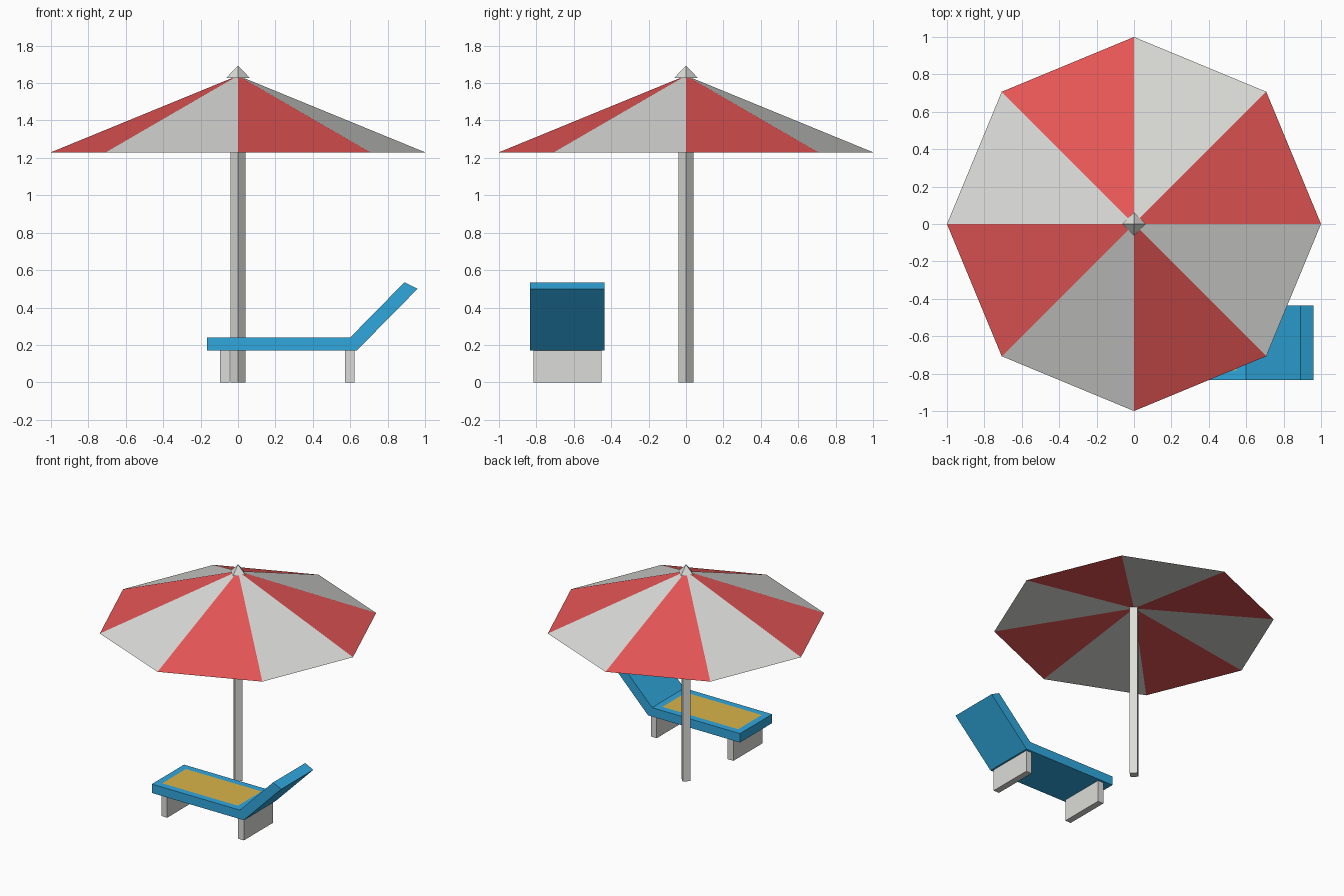
import bpy
import bmesh
from math import cos, sin, tau

cube = bpy.data.objects.get("Cube")
if cube:
    bpy.data.objects.remove(cube, do_unlink=True)


def make_material(name, rgb):
    mat = bpy.data.materials.new(name)
    mat.use_nodes = True
    mat.diffuse_color = (*rgb, 1)
    bsdf = mat.node_tree.nodes["Principled BSDF"]
    bsdf.inputs["Base Color"].default_value = (*rgb, 1)
    return mat


white = make_material("white", (0.71, 0.71, 0.69))
red = make_material("red", (0.78, 0.09, 0.09))
blue = make_material("blue", (0.03, 0.39, 0.73))
yellow = make_material("yellow", (0.70, 0.46, 0.07))


def finish(name, bm, *mats):
    bmesh.ops.recalc_face_normals(bm, faces=bm.faces[:])
    mesh = bpy.data.meshes.new(name)
    bm.to_mesh(mesh)
    bm.free()
    for mat in mats:
        mesh.materials.append(mat)
    obj = bpy.data.objects.new(name, mesh)
    bpy.context.collection.objects.link(obj)
    return obj


def ring(bm, sides, radius, z):
    return [bm.verts.new((radius * cos(tau * i / sides), radius * sin(tau * i / sides), z))
            for i in range(sides)]


# Square pole with its corners on the axes, ending inside the canopy
bm = bmesh.new()
low, high = ring(bm, 4, 0.04, 0), ring(bm, 4, 0.04, 1.42)
bm.faces.new(low)
bm.faces.new(high)
for i in range(4):
    j = (i + 1) % 4
    bm.faces.new((low[i], low[j], high[j], high[i]))
finish("pole", bm, white)

# Canopy: eight alternating panels, with a shallower hollow underneath
bm = bmesh.new()
rim = ring(bm, 8, 1.0, 1.23)
for height in (1.64, 1.37):
    tip = bm.verts.new((0, 0, height))
    for i in range(8):
        panel = bm.faces.new((rim[i], rim[(i + 1) % 8], tip))
        panel.material_index = i % 2
finish("canopy", bm, red, white)

# Small pyramid cap
bm = bmesh.new()
base = ring(bm, 4, 0.064, 1.627)
tip = bm.verts.new((0, 0, 1.692))
bm.faces.new(base)
for i in range(4):
    bm.faces.new((base[i], base[(i + 1) % 4], tip))
finish("cap", bm, white)


def extrude_profile(profile, y0, y1):
    """Sweep an x-z outline from y0 to y1."""
    bm = bmesh.new()
    face = bm.faces.new([bm.verts.new((x, y0, z)) for x, z in profile])
    swept = bmesh.ops.extrude_face_region(bm, geom=[face])["geom"]
    verts = [v for v in swept if isinstance(v, bmesh.types.BMVert)]
    bmesh.ops.translate(bm, verts=verts, vec=(0, y1 - y0, 0))
    bmesh.ops.recalc_face_normals(bm, faces=bm.faces[:])
    return bm


# Lounger bed and raised back, with a cushion panel inset in the seat
bm = extrude_profile([(-0.165, 0.17), (0.635, 0.17), (0.96, 0.50),
                      (0.89, 0.535), (0.60, 0.24), (-0.165, 0.24)], -0.835, -0.435)
seat = next(f for f in bm.faces if f.normal.z > 0.99)
bmesh.ops.inset_region(bm, faces=[seat], thickness=0.075)
seat.material_index = 1
finish("lounger", bm, blue, yellow)

# Slab legs
for name, x in (("foot_leg", -0.095), ("back_leg", 0.572)):
    outline = [(x, 0), (x + 0.05, 0), (x + 0.05, 0.172), (x, 0.172)]
    finish(name, extrude_profile(outline, -0.815, -0.453), white)
